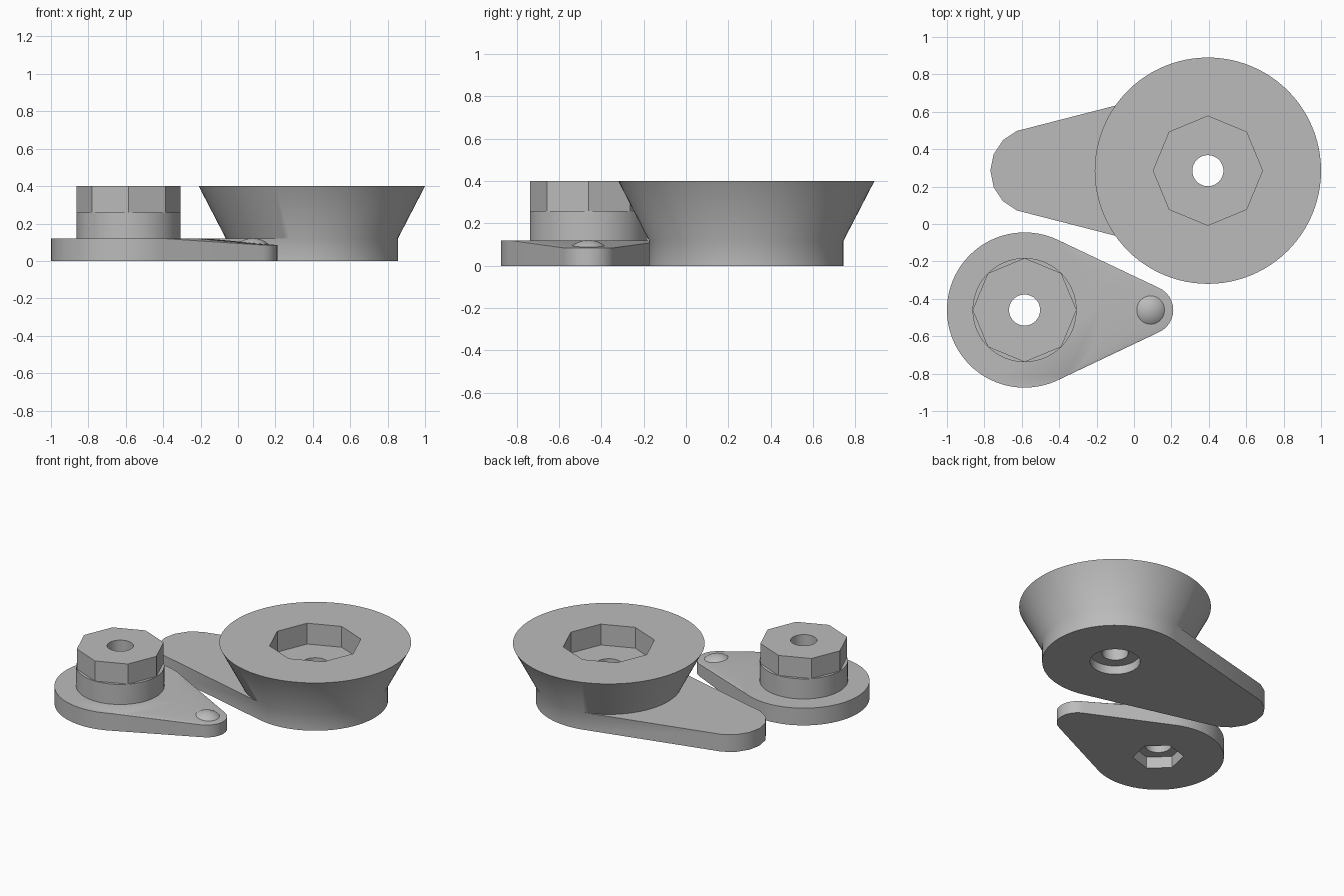
import bpy, bmesh
from math import sin, cos, pi, radians

cube = bpy.data.objects.get("Cube")
if cube:
    bpy.data.objects.remove(cube, do_unlink=True)

grey = bpy.data.materials.new("plain_grey")
grey.use_nodes = True
COLOUR = (0.5, 0.5, 0.5, 1)
grey.diffuse_color = COLOUR
grey.node_tree.nodes["Principled BSDF"].inputs["Base Color"].default_value = COLOUR

ROUND = 96


def add_object(name, bm):
    mesh = bpy.data.meshes.new(name)
    bm.to_mesh(mesh)
    bm.free()
    obj = bpy.data.objects.new(name, mesh)
    obj.data.materials.append(grey)
    bpy.context.collection.objects.link(obj)
    return obj


def hull(name, centre, rings):
    """Solid wrapped around rings of (x offset, z, radius, sides, turn)."""
    bm = bmesh.new()
    for dx, z, r, n, turn in rings:
        for i in range(n):
            a = 2 * pi * i / n + radians(turn)
            bm.verts.new((centre[0] + dx + r * cos(a), centre[1] + r * sin(a), z))
    bmesh.ops.convex_hull(bm, input=bm.verts[:])
    bmesh.ops.delete(bm, geom=[v for v in bm.verts if not v.link_faces], context="VERTS")
    bmesh.ops.dissolve_limit(bm, angle_limit=0.0005, verts=bm.verts[:], edges=bm.edges[:])
    bmesh.ops.recalc_face_normals(bm, faces=bm.faces[:])
    return add_object(name, bm)


def prism(name, centre, z0, z1, r, n=ROUND, turn=0, r1=None):
    return hull(name, centre, [(0, z0, r, n, turn), (0, z1, r1 or r, n, turn)])


def combine(target, tool, operation="DIFFERENCE"):
    bpy.context.view_layer.objects.active = target
    mod = target.modifiers.new("combine", "BOOLEAN")
    mod.operation = operation
    mod.solver = "EXACT"
    mod.object = tool
    bpy.ops.object.modifier_apply(modifier=mod.name)


def discard(*objs):
    for o in objs:
        bpy.data.objects.remove(o, do_unlink=True)


def smooth(obj):
    bpy.ops.object.select_all(action="DESELECT")
    obj.select_set(True)
    bpy.context.view_layer.objects.active = obj
    bpy.ops.object.shade_smooth_by_angle(angle=radians(30))


# Pointer plate with a sloping lever, round post and octagonal key
P = (-0.585, -0.46)
plate = hull("pointer_plate", P, [
    (0, 0, 0.415, ROUND, 0), (0, 0.12, 0.415, ROUND, 0),
    (0.665, 0, 0.13, 32, 0), (0.665, 0.085, 0.13, 32, 0)])
post = prism("pointer_post", P, 0.12, 0.26, 0.278)
key = prism("octagon_key", P, 0.26, 0.4, 0.278, 8)
bore = prism("bore_cutter", P, -0.1, 0.5, 0.083, 48)
nut = prism("nut_cutter", P, -0.1, 0.08, 0.16, 6, 17)
for part in (plate, post, key):
    combine(part, bore)
combine(plate, nut)
discard(bore, nut)

# Detent dome on the lever tip
bm = bmesh.new()
bmesh.ops.create_uvsphere(bm, u_segments=48, v_segments=32, radius=0.122)
bmesh.ops.delete(bm, geom=[v for v in bm.verts if v.co.z < 0.05], context="VERTS")
bmesh.ops.translate(bm, verts=bm.verts[:], vec=(P[0] + 0.665, P[1], 0))
dome = add_object("detent_dome", bm)

# Flared knob on a flat arm, with octagonal socket and screw recess
K = (0.395, 0.285)
knob = hull("knob_and_arm", K, [
    (0, 0, 0.46, ROUND, 0), (0, 0.12, 0.46, ROUND, 0),
    (-0.933, 0, 0.23, 16, 0), (-0.933, 0.12, 0.23, 16, 0)])
flare = prism("flare", K, 0.12, 0.4, 0.46, r1=0.605)
socket = prism("socket_cutter", K, 0.255, 0.5, 0.292, 8)
bore = prism("bore_cutter", K, -0.1, 0.5, 0.083, 48)
recess = prism("recess_cutter", K, -0.1, 0.06, 0.158, 48)
combine(knob, flare, "UNION")
for tool in (socket, bore, recess):
    combine(knob, tool)
discard(flare, socket, bore, recess)

for part in (plate, post, key, dome, knob):
    smooth(part)
